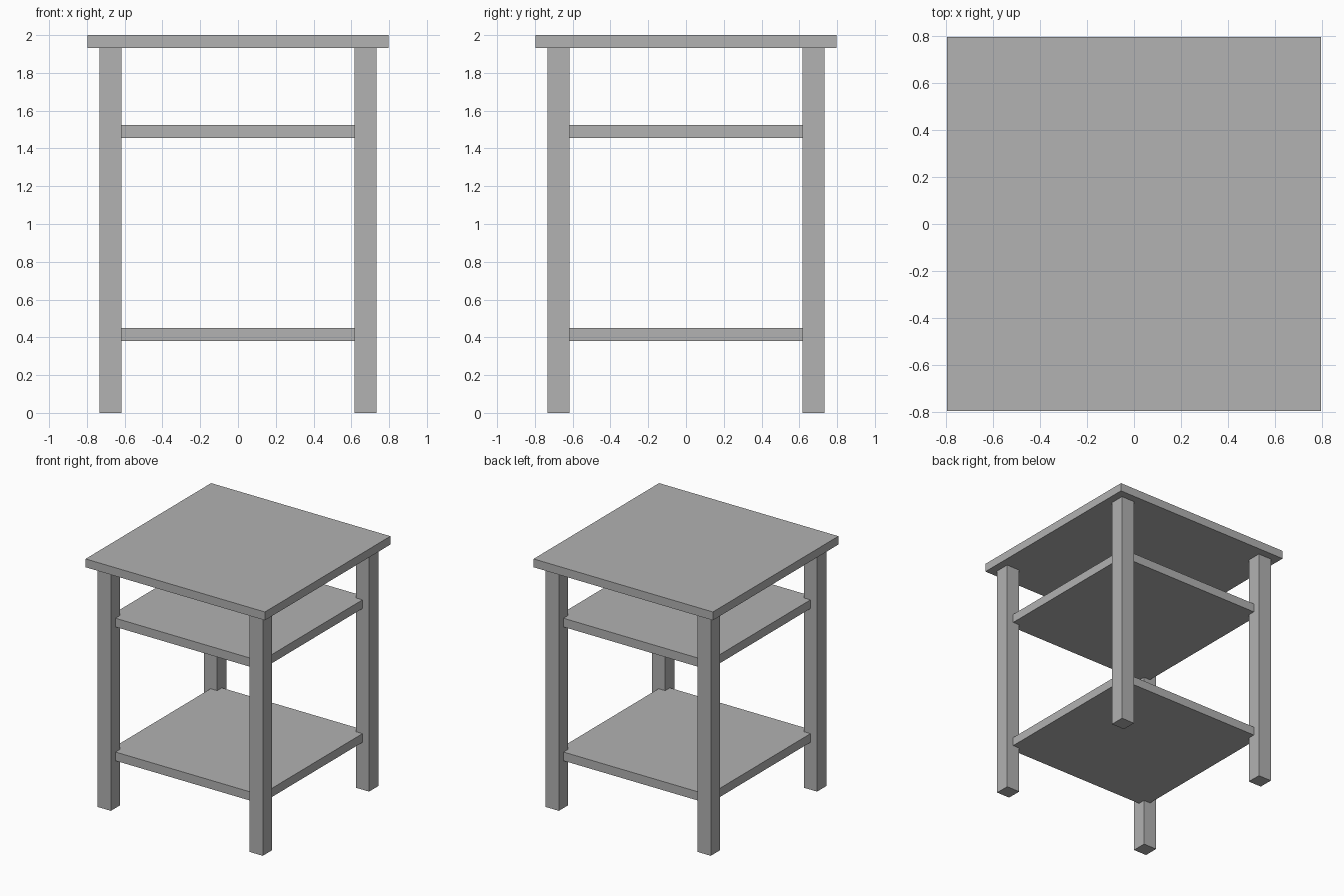
import bpy

if "Cube" in bpy.data.objects:
    bpy.data.objects.remove(bpy.data.objects["Cube"], do_unlink=True)

# Single plain grey finish
GREY = (0.445, 0.445, 0.445, 1.0)
grey = bpy.data.materials.new("plain_grey")
grey.use_nodes = True
grey.diffuse_color = GREY
grey.node_tree.nodes["Principled BSDF"].inputs["Base Color"].default_value = GREY

HEIGHT = 2.0
TOP_WIDTH = 1.594
BOARD = 0.067          # thickness of the top
SHELF_BOARD = 0.07     # thickness of each shelf
LEG = 0.118            # leg side
LEG_CENTRE = 0.675     # leg axis, also the shelf edge


def box(name, x, y, bottom, width, height):
    """Square-plan box standing on the given height."""
    bpy.ops.mesh.primitive_cube_add(size=1, location=(x, y, bottom + height / 2))
    obj = bpy.context.object
    obj.name = name
    obj.scale = (width, width, height)
    bpy.ops.object.transform_apply(location=False, rotation=False, scale=True)
    obj.data.materials.append(grey)
    return obj


# Table top
box("table_top", 0, 0, HEIGHT - BOARD, TOP_WIDTH, BOARD)

# Four square legs
for depth, sy in (("front", -1), ("back", 1)):
    for side, sx in (("left", 1), ("right", -1)):
        box(f"{depth}_{side}_leg", sx * LEG_CENTRE, sy * LEG_CENTRE,
            0, LEG, HEIGHT - BOARD)

# Two shelves, corners housed in the legs
for name, bottom in (("lower_shelf", 0.38), ("upper_shelf", 1.455)):
    box(name, 0, 0, bottom, 2 * LEG_CENTRE, SHELF_BOARD)
